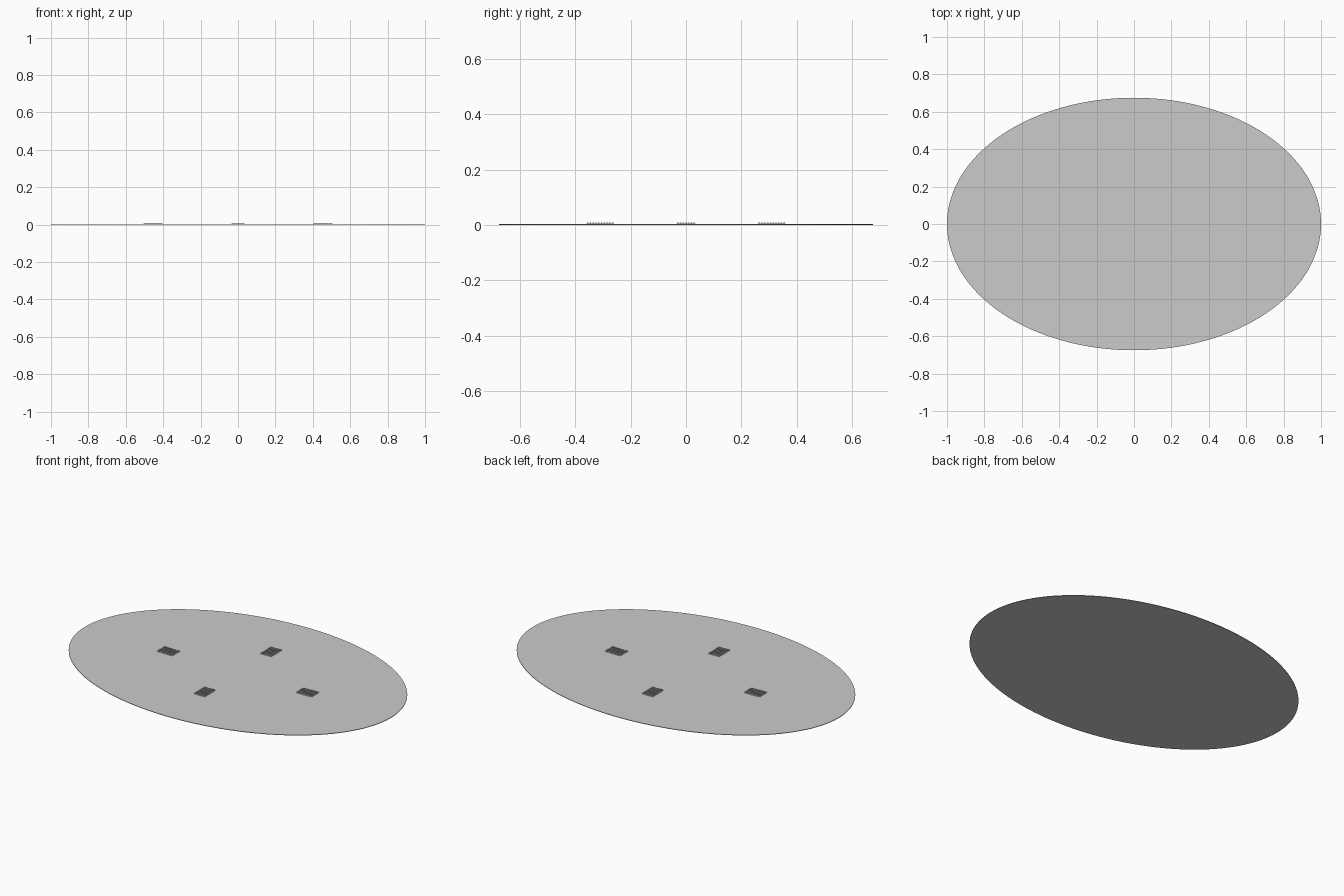
import bpy, bmesh
from mathutils import Matrix

if "Cube" in bpy.data.objects:
    bpy.data.objects.remove(bpy.data.objects["Cube"])

DISC_T, PAD_T, STUD_H = 0.003, 0.002, 0.004


def finish(bm, name):
    mesh = bpy.data.meshes.new(name)
    bm.to_mesh(mesh)
    bm.free()
    obj = bpy.data.objects.new(name, mesh)
    bpy.context.collection.objects.link(obj)
    return obj


def add_box(bm, x, y, z0, sx, sy, sz):
    m = Matrix.Translation((x, y, z0 + sz / 2)) @ Matrix.Diagonal((sx, sy, sz, 1))
    bmesh.ops.create_cube(bm, size=1, matrix=m)


# thin oval panel
bm = bmesh.new()
bmesh.ops.create_cone(bm, cap_ends=True, segments=128, radius1=1, radius2=1, depth=DISC_T,
                      matrix=Matrix.Translation((0, 0, DISC_T / 2)) @ Matrix.Diagonal((1, 0.675, 1, 1)))
panel = finish(bm, "oval_panel")
bpy.context.view_layer.objects.active = panel
panel.select_set(True)
bpy.ops.object.shade_smooth_by_angle()


# fastening pad: thin base covered with a grid of tiny flat-topped studs
def fastening_pad(name, x, y, sx, sy, pitch=0.01):
    bm = bmesh.new()
    add_box(bm, x, y, DISC_T, sx, sy, PAD_T)
    nx, ny = round(sx / pitch), round(sy / pitch)
    for i in range(nx):
        for j in range(ny):
            add_box(bm, x + (i - (nx - 1) / 2) * pitch, y + (j - (ny - 1) / 2) * pitch,
                    DISC_T + PAD_T, pitch * 0.5, pitch * 0.5, STUD_H)
    return finish(bm, name)


for s, side, end in ((-1, "left", "front"), (1, "right", "back")):
    fastening_pad(f"{side}_pad", s * 0.455, 0, 0.10, 0.07)
    fastening_pad(f"{end}_pad", 0, s * 0.31, 0.07, 0.10)
